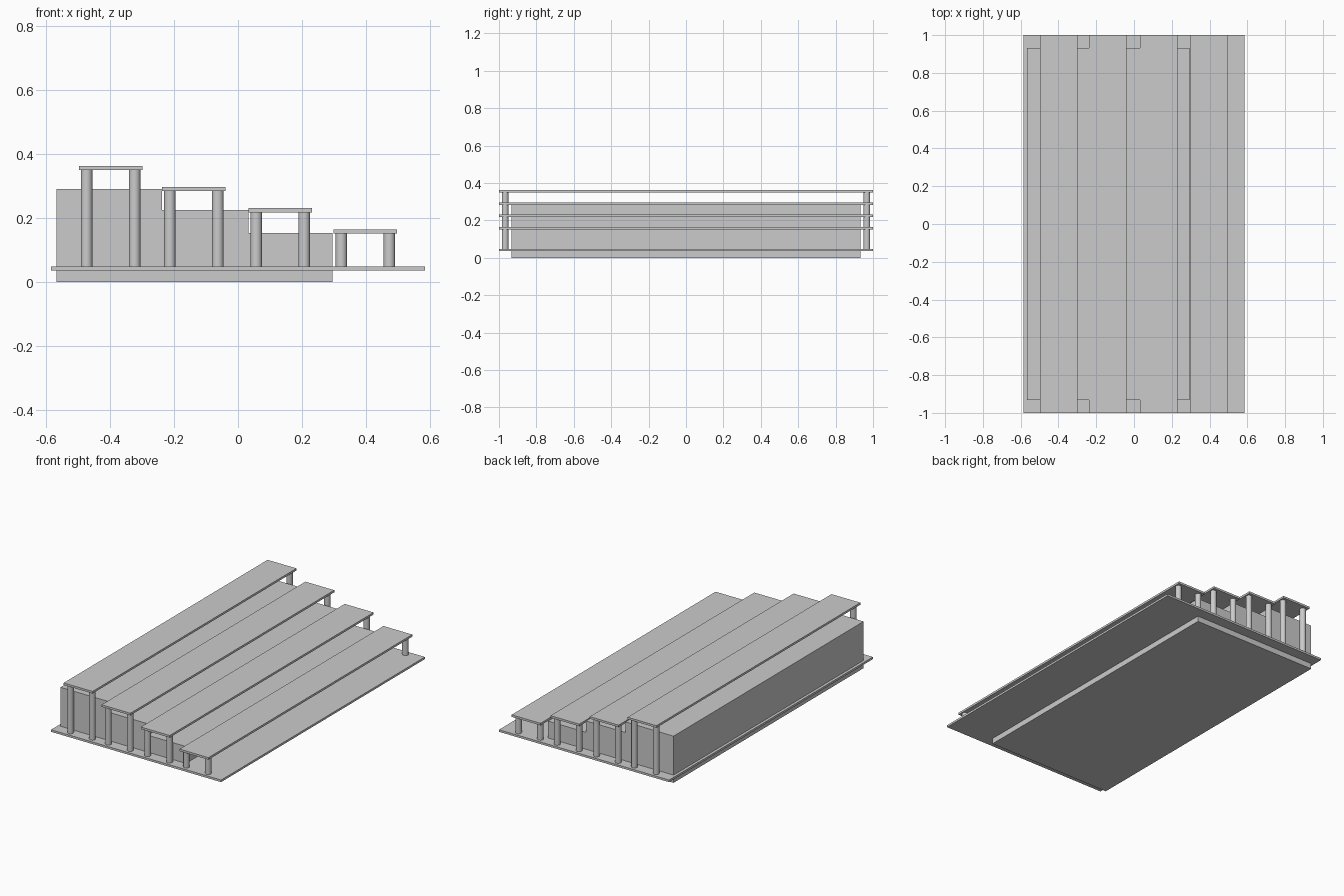
import bpy, bmesh

if "Cube" in bpy.data.objects:
    bpy.data.objects.remove(bpy.data.objects["Cube"])


def box(name, x0, x1, y0, y1, z0, z1):
    bpy.ops.mesh.primitive_cube_add(size=1, location=((x0 + x1) / 2, (y0 + y1) / 2, (z0 + z1) / 2))
    ob = bpy.context.object
    ob.name = name
    ob.scale = (x1 - x0, y1 - y0, z1 - z0)
    bpy.ops.object.transform_apply(location=False, rotation=False, scale=True)
    return ob


def post(name, x, y, z0, z1, r=0.018):
    bpy.ops.mesh.primitive_cylinder_add(vertices=32, radius=r, depth=z1 - z0, location=(x, y, (z0 + z1) / 2))
    bpy.context.object.name = name
    bpy.ops.object.shade_smooth_by_angle()


# floor plate
PLATE_TOP = 0.048
box("base_plate", -0.584, 0.584, -1, 1, 0.035, PLATE_TOP)

# stepped core: side profile extruded along y
profile = [(-0.567, 0), (0.295, 0), (0.295, 0.153), (0.033, 0.153), (0.033, 0.224),
           (-0.238, 0.224), (-0.238, 0.290), (-0.567, 0.290)]
bm = bmesh.new()
face = bm.faces.new([bm.verts.new((x, -0.932, z)) for x, z in profile])
ext = bmesh.ops.extrude_face_region(bm, geom=[face])
bmesh.ops.translate(bm, vec=(0, 1.864, 0), verts=[v for v in ext["geom"] if isinstance(v, bmesh.types.BMVert)])
bmesh.ops.recalc_face_normals(bm, faces=bm.faces)
mesh = bpy.data.meshes.new("stepped_core")
bm.to_mesh(mesh)
bm.free()
bpy.context.collection.objects.link(bpy.data.objects.new("stepped_core", mesh))

# four benches, each a plank on four corner posts
for i, (cx, top) in enumerate([(-0.398, 0.362), (-0.138, 0.296), (0.132, 0.230), (0.398, 0.164)], 1):
    under = top - 0.013
    box(f"bench_plank_{i}", cx - 0.099, cx + 0.099, -1, 1, under, top)
    for sx in (-1, 1):
        for sy in (-1, 1):
            post(f"bench_post_{i}", cx + sx * 0.075, sy * 0.967, PLATE_TOP, under)
